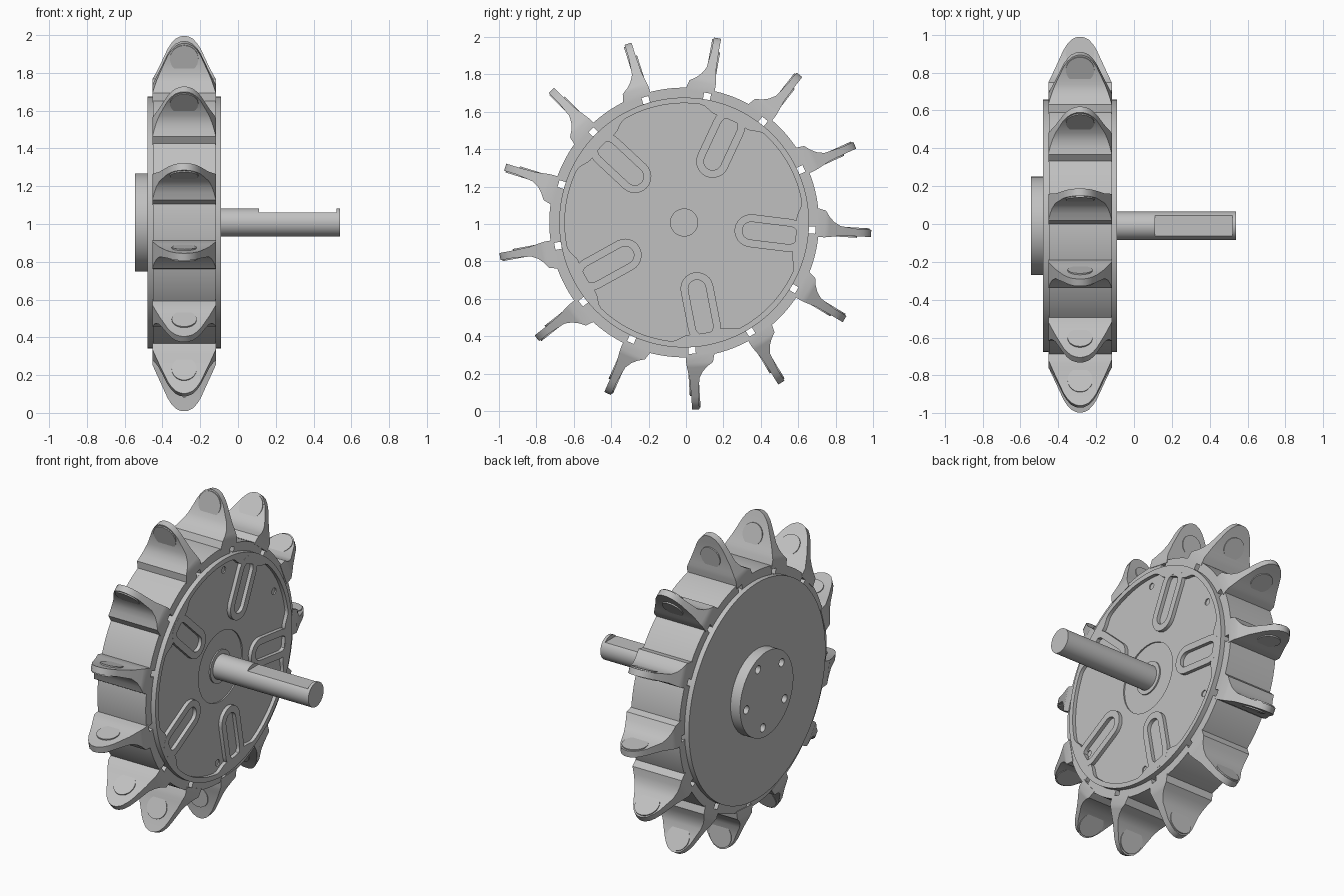
import bpy, bmesh, math
from math import sin, cos, pi, radians

if "Cube" in bpy.data.objects:
    bpy.data.objects.remove(bpy.data.objects["Cube"])

CY, CZ, CX = -0.01, 1.008, -0.285   # wheel axis and wheel mid-plane
TEETH = [10.3 + 360 / 13 * k for k in range(13)]
SLOTS = [25 + 72 * k for k in range(5)]

steel = bpy.data.materials.new("steel_grey")
steel.diffuse_color = (0.53, 0.53, 0.53, 1)
steel.use_nodes = True
steel.node_tree.nodes["Principled BSDF"].inputs["Base Color"].default_value = steel.diffuse_color


def place(x, t, u, ang=0):
    """x along the axle, t tangential, u radial, ang clockwise from the top."""
    a = radians(ang)
    return (x, CY + u * sin(a) + t * cos(a), CZ + u * cos(a) - t * sin(a))


def finish(name, bm, smooth=True):
    bmesh.ops.recalc_face_normals(bm, faces=bm.faces)
    me = bpy.data.meshes.new(name)
    bm.to_mesh(me)
    bm.free()
    ob = bpy.data.objects.new(name, me)
    bpy.context.collection.objects.link(ob)
    me.materials.append(steel)
    if smooth:
        bpy.ops.object.select_all(action='DESELECT')
        ob.select_set(True)
        bpy.context.view_layer.objects.active = ob
        bpy.ops.object.shade_smooth_by_angle(angle=radians(25))
    return ob


def prism(bm, loop, x0, x1, ang=0):
    """Solid plate from a (t, u) outline."""
    a = [bm.verts.new(place(x0, t, u, ang)) for t, u in loop]
    b = [bm.verts.new(place(x1, t, u, ang)) for t, u in loop]
    bridge(bm, a, b)
    bm.faces.new(a)
    bm.faces.new(b)


def bridge(bm, a, b):
    n = len(a)
    for i in range(n):
        bm.faces.new((a[i], a[(i + 1) % n], b[(i + 1) % n], b[i]))


def frame(bm, outer, inner, x0, x1, ang=0):
    """Plate with an opening; both outlines have the same number of points."""
    rings = [[bm.verts.new(place(x, t, u, ang)) for t, u in lp]
             for lp, x in ((outer, x0), (outer, x1), (inner, x1), (inner, x0))]
    for i in range(4):
        bridge(bm, rings[i], rings[(i + 1) % 4])


def circle(r, n=96, u=0.0):
    return [(r * sin(2 * pi * i / n), u + r * cos(2 * pi * i / n)) for i in range(n)]


def stadium(r, u0, u1, n=12):
    top = [(r * cos(pi * i / n), u1 + r * sin(pi * i / n)) for i in range(n + 1)]
    return top + [(-t, u0 + u1 - u) for t, u in top]


def cut(ob, cutter):
    cutter.hide_render = True
    cutter.display_type = 'WIRE'
    mod = ob.modifiers.new("cut", 'BOOLEAN')
    mod.operation = 'DIFFERENCE'
    mod.solver = 'EXACT'
    mod.object = cutter
    # bake the cut, then drop the cutter
    dg = bpy.context.evaluated_depsgraph_get()
    me = bpy.data.meshes.new_from_object(ob.evaluated_get(dg))
    ob.modifiers.clear()
    ob.data = me
    bpy.data.objects.remove(cutter)


# drum with square tooth sockets just outside the side plates
bm = bmesh.new()
prism(bm, circle(0.72, 128), -0.45, -0.12)
drum = finish("drum", bm)
bm = bmesh.new()
for a in TEETH:
    prism(bm, [(-.019, .667), (.019, .667), (.019, .704), (-.019, .704)], -0.6, 0, a)
cut(drum, finish("socket_cutter", bm, False))

# plain side plate
bm = bmesh.new()
prism(bm, circle(0.667, 128), -0.48, -0.45)
finish("plain_side_plate", bm)

# mounting flange with five bolt holes
bm = bmesh.new()
prism(bm, circle(0.26), -0.545, -0.48)
flange = finish("mounting_flange", bm)
bm = bmesh.new()
for a in SLOTS:
    prism(bm, circle(0.025, 24, 0.2), -0.6, -0.485, a)
cut(flange, finish("bolt_cutter", bm, False))

# recessed floor of the shaft side, with six small holes
bm = bmesh.new()
frame(bm, circle(0.65), circle(0.215), -0.122, -0.112)
floor = finish("recessed_floor", bm)
bm = bmesh.new()
for k in range(6):
    prism(bm, circle(0.02, 20, 0.585), -0.119, -0.05, 3 + 60 * k)
cut(floor, finish("hole_cutter", bm, False))

# raised rim whose inner edge steps inwards at each slot
bm = bmesh.new()
N = 180
inner = []
for i in range(N):
    deg = 360 * i / N
    d = min(abs((deg - s + 180) % 360 - 180) for s in SLOTS)
    r = 0.60 + 0.037 * min(1, max(0, (d - 10) / 6))
    inner.append((r * sin(radians(deg)), r * cos(radians(deg))))
frame(bm, circle(0.667, N), inner, -0.122, -0.09)
finish("raised_rim", bm)

# raised slot surrounds reaching in from the rim
bm = bmesh.new()
for a in SLOTS:
    frame(bm, stadium(0.088, 0.36, 0.565), stadium(0.047, 0.36, 0.565), -0.12, -0.0895, a)
finish("slot_surrounds", bm)

# shaft collar
bm = bmesh.new()
prism(bm, circle(0.10, 64), -0.13, -0.112)
finish("shaft_collar", bm)

# shaft with a flat milled on top
bm = bmesh.new()
prism(bm, circle(0.075, 64), -0.15, 0.54)
shaft = finish("shaft", bm)
bm = bmesh.new()
prism(bm, [(-.1, .052), (.1, .052), (.1, .2), (-.1, .2)], 0.11, 0.522)
cut(shaft, finish("flat_cutter", bm, False))

# tooth sections: radius, rear t, front t, half width
SECTIONS = [(.702, -.12, .035, .168), (.752, -.108, .035, .168), (.775, -.075, .032, .158),
            (.80, -.05, .028, .147), (.835, -.03, .022, .131), (.93, -.02, .019, .088),
            (.96, -.02, .019, .069), (.985, -.02, .019, .046), (.997, -.02, .019, .022),
            (1.0, -.02, .019, .008)]
bm = bmesh.new()
for a in TEETH:
    rows = [[bm.verts.new(place(CX + x, t, u, a))
             for x, t in ((-w, t0), (w, t0), (w, t1), (-w, t1))] for u, t0, t1, w in SECTIONS]
    for lo, hi in zip(rows, rows[1:]):
        bridge(bm, lo, hi)
    bm.faces.new(rows[0])
    bm.faces.new(rows[-1])
finish("teeth", bm)

# round tip inserts: a large one behind and a small one in front
bm = bmesh.new()
for a in TEETH:
    for u, r, t0, t1 in ((.915, .075, -.027, -.01), (.86, .066, .01, .027)):
        rings = [[bm.verts.new(place(CX + x, t, u + v, a)) for x, v in circle(r, 32)]
                 for t in (t0, t1)]
        bridge(bm, *rings)
        for ring in rings:
            bm.faces.new(ring)
finish("tooth_inserts", bm)
